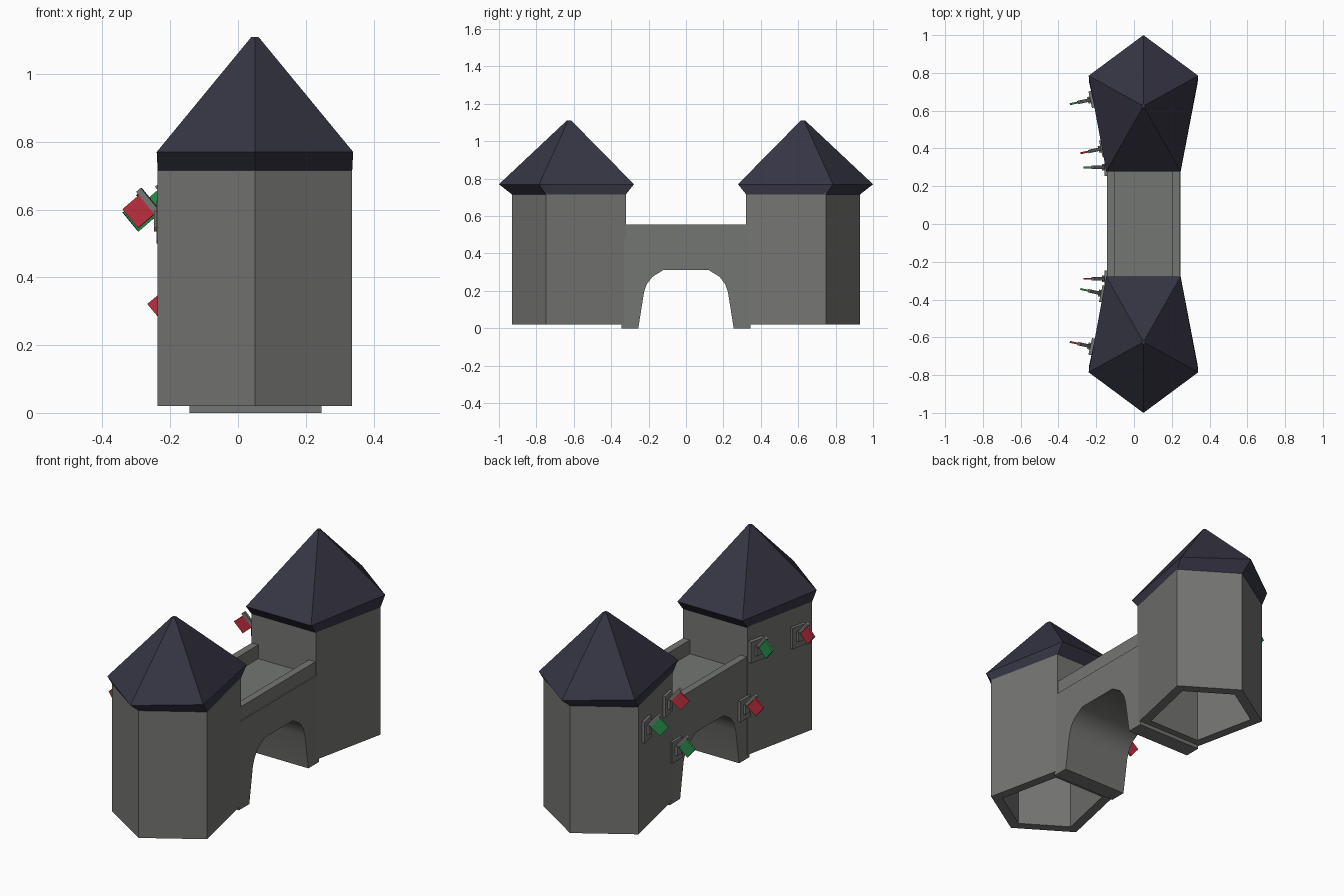
import bpy, bmesh, math
from mathutils import Vector, Matrix

if "Cube" in bpy.data.objects:
    bpy.data.objects.remove(bpy.data.objects["Cube"])


def material(name, rgb):
    m = bpy.data.materials.new(name)
    m.diffuse_color = (*rgb, 1)
    m.use_nodes = True
    m.node_tree.nodes["Principled BSDF"].inputs["Base Color"].default_value = m.diffuse_color
    return m


STONE = material("grey stone", (0.175, 0.18, 0.168))
SLATE = material("dark blue slate", (0.036, 0.035, 0.057))
RED = material("red cloth", (0.50, 0.026, 0.048))
GREEN = material("green cloth", (0.02, 0.27, 0.07))
CX = 0.05  # towers and bridge share this centre line


def finish(name, bm, mat, smooth=None):
    bmesh.ops.recalc_face_normals(bm, faces=bm.faces)
    me = bpy.data.meshes.new(name)
    bm.to_mesh(me)
    bm.free()
    me.materials.append(mat)
    ob = bpy.data.objects.new(name, me)
    bpy.context.collection.objects.link(ob)
    if smooth:
        bpy.context.view_layer.objects.active = ob
        ob.select_set(True)
        bpy.ops.object.shade_smooth_by_angle(angle=math.radians(smooth))
        ob.select_set(False)
    return ob


def loft(name, rings, mat, smooth=None):
    """Skin equal-sized rings of points and cap both ends."""
    bm = bmesh.new()
    vs = [[bm.verts.new(p) for p in ring] for ring in rings]
    n = len(vs[0])
    for a, b in zip(vs, vs[1:]):
        for i in range(n):
            j = (i + 1) % n
            bm.faces.new((a[i], a[j], b[j], b[i]))
    bm.faces.new(vs[0])
    bm.faces.new(vs[-1])
    return finish(name, bm, mat, smooth)


def box(name, lo, hi, mat, mtx=Matrix()):
    bm = bmesh.new()
    bmesh.ops.create_cube(bm, size=1)
    lo, hi = Vector(lo), Vector(hi)
    for v in bm.verts:
        v.co = mtx @ ((lo + hi) / 2 + v.co * (hi - lo))
    return finish(name, bm, mat)


WALL = [(0, 0.93), (0.287, 0.748), (0.195, 0.322), (-0.195, 0.322), (-0.287, 0.748)]
EAVE = [(0, 1.0), (0.29, 0.785), (0.197, 0.278), (-0.197, 0.278), (-0.29, 0.785)]


def ring(outline, z, side, scale=1.0, yc=0.625):
    return [(CX + x * scale, side * (yc + (y - yc) * scale), z) for x, y in outline]


# Five-sided hollow towers with slate roofs
for side, label in ((-1, "front"), (1, "back")):
    loft(label + "_tower", [ring(WALL, 0.70, side, 0.8), ring(WALL, 0.02, side, 0.8),
                            ring(WALL, 0.02, side), ring(WALL, 0.72, side)], STONE)
    loft(label + "_roof", [ring(WALL, 0.715, side), ring(EAVE, 0.77, side),
                           ring(EAVE, 1.11, side, 0.035)], SLATE)

# Arched bridge between the towers
half = [(0.345, 0.0), (0.255, 0.0), (0.225, 0.19), (0.21, 0.235), (0.18, 0.275), (0.12, 0.312)]
profile = [(0.345, 0.48)] + half + [(-y, z) for y, z in reversed(half)] + [(-0.345, 0.48)]
loft("bridge_arch", [[(x, y, z) for y, z in profile] for x in (-0.143, 0.247)], STONE, 50)

# Parapets along both sides of the deck
for x, label in ((-0.143, "left"), (0.202, "right")):
    box(label + "_parapet", (x, -0.33, 0.47), (x + 0.04, 0.33, 0.555), STONE)

# Wall plaques with slanting poles and flags (local x points out of the wall)
lean = math.atan2(0.426, 0.092) - math.pi / 2  # slant of the tower side walls
FLAGS = [(-0.22, 0.66, 0.56, GREEN), (-0.164, 0.40, 0.585, RED), (-0.145, 0.30, 0.29, GREEN),
         (-0.145, -0.29, 0.29, RED), (-0.164, -0.37, 0.585, GREEN), (-0.22, -0.65, 0.57, RED)]
for i, (x, y, z, cloth) in enumerate(FLAGS, 1):
    turn = 0 if z < 0.4 else math.copysign(abs(lean), y)
    base = Matrix.Translation((x, y, z)) @ Matrix.Rotation(math.pi + turn, 4, 'Z')
    box(f"plaque_{i}", (-0.01, -0.045, -0.06), (0.012, 0.045, 0.055), STONE, base)
    box(f"bracket_{i}", (0.0, -0.018, -0.025), (0.025, 0.018, 0.025), STONE, base)
    tilt = base @ Matrix.Rotation(math.radians(-50), 4, 'Y')
    box(f"pole_{i}", (0.0, -0.009, -0.009), (0.115, 0.009, 0.009), STONE, tilt)
    box(f"flag_{i}", (0.03, -0.005, -0.074), (0.103, 0.005, -0.005), cloth, tilt)
